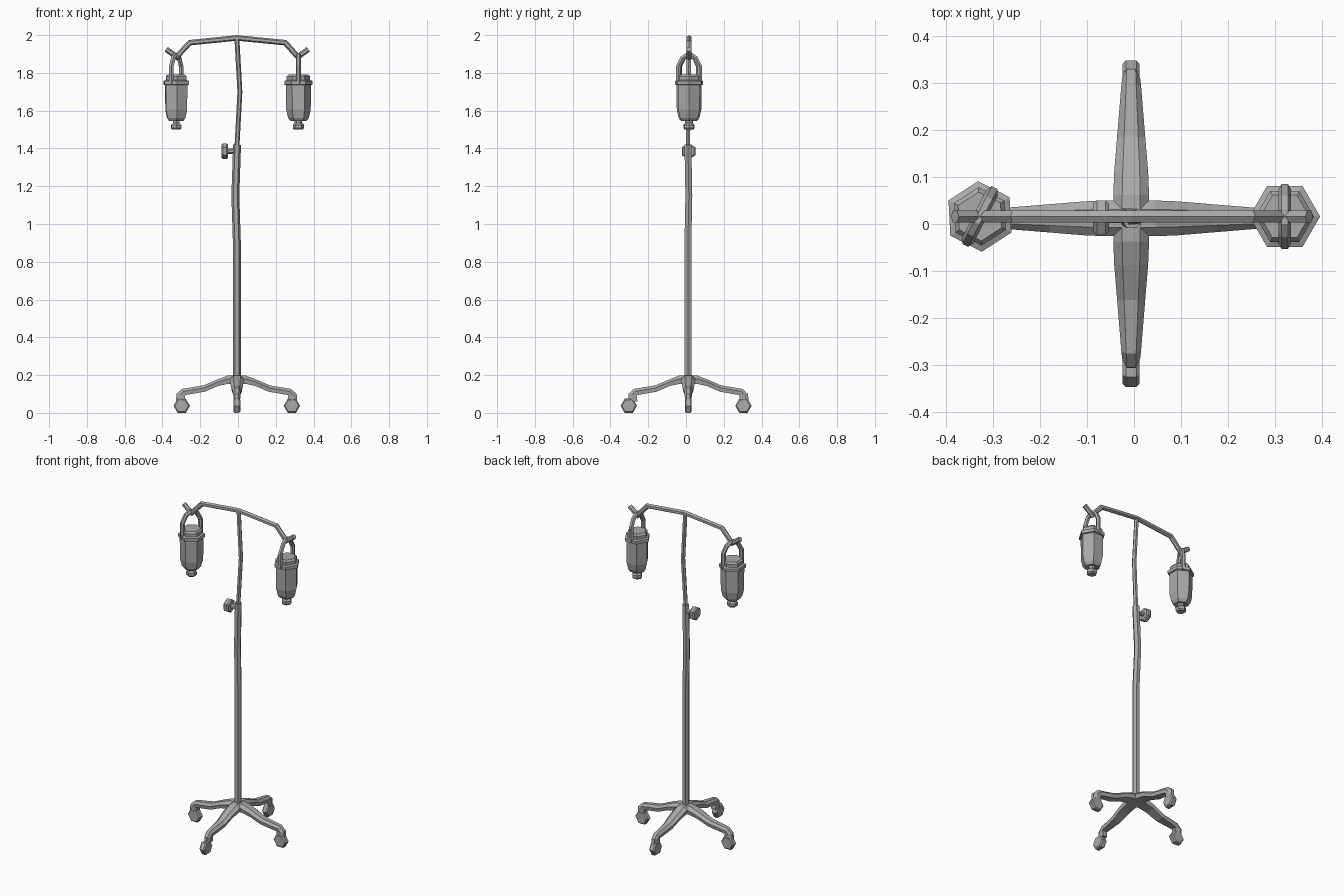
import bpy, bmesh
from math import cos, sin, pi, radians
from mathutils import Vector, Matrix

cube = bpy.data.objects.get("Cube")
if cube:
    bpy.data.objects.remove(cube, do_unlink=True)

grey = bpy.data.materials.new("steel grey")
grey.use_nodes = True
colour = (0.4, 0.4, 0.4, 1)
grey.diffuse_color = colour
grey.node_tree.nodes["Principled BSDF"].inputs["Base Color"].default_value = colour


def loft(name, rings, matrix=Matrix()):
    """Skin a series of equal rings and cap both ends."""
    bm = bmesh.new()
    loops = [[bm.verts.new(matrix @ Vector(p)) for p in ring] for ring in rings]
    n = len(loops[0])
    for a, b in zip(loops, loops[1:]):
        for i in range(n):
            j = (i + 1) % n
            bm.faces.new((a[i], a[j], b[j], b[i]))
    bm.faces.new(loops[0])
    bm.faces.new(loops[-1])
    bmesh.ops.recalc_face_normals(bm, faces=bm.faces)
    mesh = bpy.data.meshes.new(name)
    bm.to_mesh(mesh)
    bm.free()
    mesh.materials.append(grey)
    obj = bpy.data.objects.new(name, mesh)
    bpy.context.collection.objects.link(obj)
    return obj


def turned(name, profile, matrix, sides=6):
    """Polygonal lathe about local z; profile holds (radius, height)."""
    rings = [[(r * cos(2 * pi * i / sides), r * sin(2 * pi * i / sides), z)
              for i in range(sides)] for r, z in profile]
    return loft(name, rings, matrix)


def tube(name, path, radius, side, phase=0.0, matrix=Matrix(), sides=6):
    """Mitred tube along a nearly flat path; side is the path plane's normal."""
    pts = [Vector(p) for p in path]
    side = Vector(side)
    rings = []
    for i, p in enumerate(pts):
        before = (p - pts[i - 1]).normalized() if i else None
        after = (pts[i + 1] - p).normalized() if i < len(pts) - 1 else None
        before, after = before or after, after or before
        tangent = (before + after).normalized()
        normal = side.cross(tangent).normalized()
        mitre = 1 / max(tangent.dot(after), 0.5)
        rings.append([p + radius * (normal * mitre * cos(a) + side * sin(a))
                      for a in (phase + 2 * pi * k / sides for k in range(sides))])
    return loft(name, rings, matrix)


# Poles: a thicker lower one and a thinner, slightly bent upper one
tube("lower_pole", [(-0.006, 0.01, 0.17), (-0.006, 0.01, 0.9),
                    (-0.014, 0.015, 1.15), (-0.005, 0.01, 1.42)], 0.021, (0, 1, 0))
tube("upper_pole", [(-0.006, 0.01, 1.4), (0.01, 0.014, 1.7),
                    (-0.006, 0.015, 1.985)], 0.013, (0, 1, 0))

# Cross arm with an upturned hook at each end
tube("cross_arm", [(-0.38, 0.016, 1.925), (-0.325, 0.016, 1.885), (-0.255, 0.016, 1.96),
                   (-0.005, 0.016, 1.985), (0.25, 0.016, 1.96), (0.317, 0.016, 1.885),
                   (0.372, 0.016, 1.925)], 0.0145, (0, 1, 0))

# Clamp knob on the right of the pole
knob_place = Matrix.Translation((-0.07, 0.014, 1.385)) @ Matrix.Rotation(pi / 2, 4, 'Y')
turned("clamp_stem", [(0.014, 0), (0.014, 0.065)], knob_place)
turned("clamp_knob", [(0.034, -0.017), (0.042, -0.009), (0.042, 0.009), (0.034, 0.017)],
       knob_place)

# Legs: (top point, bottom point, half width), each point as (distance, height)
leg_sections = [
    ((0, 0.2), (0, 0.155), 0.038),
    ((0.05, 0.197), (0.05, 0.153), 0.038),
    ((0.1, 0.178), (0.1, 0.142), 0.036),
    ((0.175, 0.146), (0.17, 0.112), 0.03),
    ((0.29, 0.127), (0.275, 0.094), 0.021),
    ((0.32, 0.1), (0.274, 0.085), 0.019),
    ((0.322, 0.06), (0.272, 0.06), 0.017),
]
leg_rings = []
for top, bottom, w in leg_sections:
    t, b = Vector((top[0], 0, top[1])), Vector((bottom[0], 0, bottom[1]))
    m = t.lerp(b, 0.4)
    across = Vector((0, w, 0))
    leg_rings.append([t + across * 0.5, m + across, b + across * 0.85,
                      b - across * 0.85, m - across, t - across * 0.5])

hub = Matrix.Translation((-0.006, 0.012, 0))
for name, angle, stretch, reach in (("left", 0, 0.99, 0.291), ("back", 90, 0.99, 0.292),
                                    ("right", 180, 1.0, 0.292), ("front", 270, 0.99, 0.315)):
    turn = hub @ Matrix.Rotation(radians(angle), 4, 'Z')
    loft(name + "_leg", leg_rings, turn @ Matrix.Diagonal((stretch, 1, 1, 1)))
    turned(name + "_wheel", [(0.036, -0.018), (0.0433, -0.011), (0.0433, 0.011), (0.036, 0.018)],
           turn @ Matrix.Translation((reach, 0, 0.0375)) @ Matrix.Rotation(pi / 2, 4, 'X'))

# Hanging bottles with cap, rim, spout and carrying loop
bottle = [(0.018, 1.55), (0.042, 1.545), (0.055, 1.562), (0.065, 1.605), (0.066, 1.735),
          (0.075, 1.738), (0.075, 1.757), (0.062, 1.762), (0.062, 1.78), (0.052, 1.791)]
spout = [(0.024, 1.5), (0.03, 1.507), (0.03, 1.525), (0.02, 1.534), (0.02, 1.555)]
loop = [(0, -0.057, 1.74), (0, -0.057, 1.835), (0, -0.035, 1.878), (0, -0.012, 1.893),
        (0, 0.012, 1.893), (0, 0.035, 1.878), (0, 0.057, 1.835), (0, 0.057, 1.74)]
for name, x, angle in (("left", 0.32, 0), ("right", -0.327, -27)):
    place = Matrix.Translation((x, 0.016, 0)) @ Matrix.Rotation(radians(angle), 4, 'Z')
    turned(name + "_bottle", bottle, place)
    turned(name + "_spout", spout, place)
    tube(name + "_bottle_loop", loop, 0.0135, (1, 0, 0), pi / 6, place)
